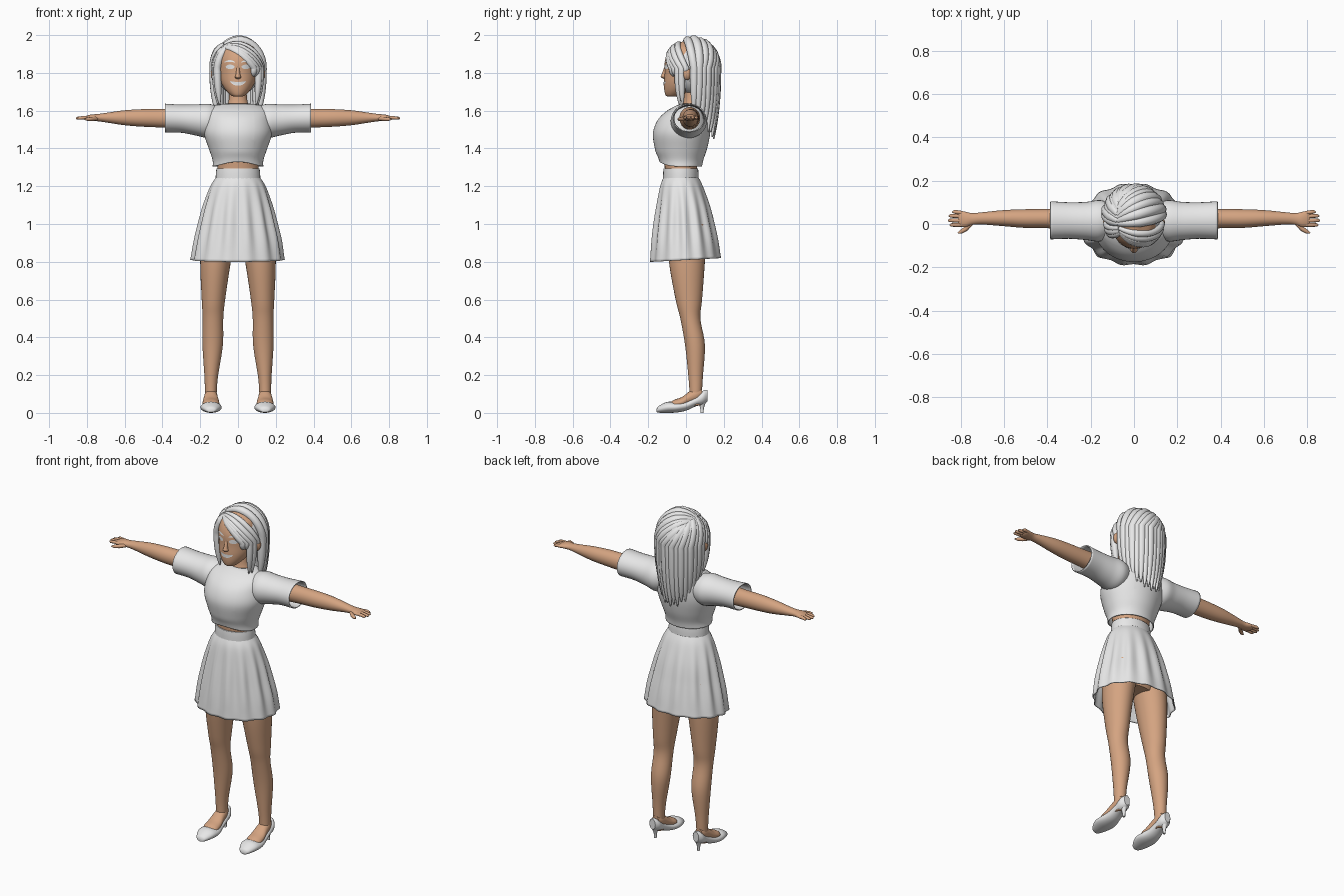
import bpy, bmesh, math
from mathutils import Vector
from mathutils.bvhtree import BVHTree

cube = bpy.data.objects.get("Cube")
if cube:
    bpy.data.objects.remove(cube)


def material(name, rgb):
    m = bpy.data.materials.new(name)
    m.use_nodes = True
    m.diffuse_color = (*rgb, 1)
    bsdf = next(n for n in m.node_tree.nodes if n.type == 'BSDF_PRINCIPLED')
    bsdf.inputs["Base Color"].default_value = (*rgb, 1)
    return m


WHITE = material("white", (0.8, 0.8, 0.8))
SKIN = material("skin", (0.66, 0.37, 0.22))
made = []


def add(name, mesh, mats, mirror=False, thick=0):
    ob = bpy.data.objects.new(name, mesh)
    bpy.context.collection.objects.link(ob)
    mesh.materials.clear()
    for m in mats:
        mesh.materials.append(m)
    if thick:
        mod = ob.modifiers.new("thickness", 'SOLIDIFY')
        mod.thickness, mod.offset = thick, -1
    if mirror:
        ob.modifiers.new("mirror", 'MIRROR')
    made.append(ob)
    return ob


def smooth(rows, steps=5):
    """Catmull-Rom interpolation through rows of numbers."""
    rows = [Vector(r) for r in rows]
    out = []
    for i in range(len(rows) - 1):
        p, q = rows[i], rows[i + 1]
        o, r = rows[max(i - 1, 0)], rows[min(i + 2, len(rows) - 1)]
        for k in range(steps):
            t = k / steps
            out.append(0.5 * (2 * p + (q - o) * t + (2 * o - 5 * p + 4 * q - r) * t ** 2
                              + (3 * p - o - 3 * q + r) * t ** 3))
    return out + [rows[-1]]


def loft(name, axis, rings, mat, cap=True, n=32, mirror=False, thick=0, shape=None, edit=None, mats=None):
    """Rings are (position on axis, low a, high a, low b, high b)."""
    bm = bmesh.new()
    loops = []
    for t, a0, a1, b0, b1 in smooth(rings):
        loop = []
        for k in range(n):
            ang = math.tau * k / n
            co = [(a0 + a1) / 2 + (a1 - a0) / 2 * math.cos(ang),
                  (b0 + b1) / 2 + (b1 - b0) / 2 * math.sin(ang)]
            co.insert("xyz".index(axis), t)
            co = Vector(co)
            loop.append(bm.verts.new(shape(co, ang) if shape else co))
        loops.append(loop)
    for lo, hi in zip(loops, loops[1:]):
        for k in range(n):
            bm.faces.new((lo[k], lo[k - 1], hi[k - 1], hi[k]))
    if cap:
        bm.faces.new(loops[0])
        bm.faces.new(loops[-1])
    bmesh.ops.recalc_face_normals(bm, faces=bm.faces)
    if edit:
        edit(bm)
    mesh = bpy.data.meshes.new(name)
    bm.to_mesh(mesh)
    bm.free()
    return add(name, mesh, mats or [mat], mirror, thick)


def ball(name, center, radii, mat, mirror=False):
    bm = bmesh.new()
    bmesh.ops.create_uvsphere(bm, u_segments=32, v_segments=20, radius=1)
    for v in bm.verts:
        v.co = Vector(center) + Vector(a * b for a, b in zip(v.co, radii))
    mesh = bpy.data.meshes.new(name)
    bm.to_mesh(mesh)
    bm.free()
    return add(name, mesh, [mat], mirror)


def tubes(name, paths, mat, mirror=False):
    """Tapered tubes; every path is a list of (x, y, z, radius)."""
    cu = bpy.data.curves.new(name, 'CURVE')
    cu.dimensions, cu.bevel_depth, cu.bevel_resolution, cu.use_fill_caps = '3D', 1, 3, True
    for path in paths:
        sp = cu.splines.new('POLY')
        sp.points.add(len(path) - 1)
        for pt, (x, y, z, r) in zip(sp.points, path):
            pt.co, pt.radius = (x, y, z, 1), r
    tmp = bpy.data.objects.new(name + "_curve", cu)
    bpy.context.collection.objects.link(tmp)
    bpy.context.view_layer.update()
    mesh = bpy.data.meshes.new_from_object(tmp.evaluated_get(bpy.context.evaluated_depsgraph_get()))
    bpy.data.objects.remove(tmp)
    return add(name, mesh, [mat], mirror)


# Legs, pelvis and midriff
loft("legs", 'z', [(.04, .115, .172, .02, .08), (.12, .112, .175, .018, .085), (.2, .105, .178, .012, .09),
                   (.36, .08, .188, -.005, .1), (.5, .078, .187, -.03, .076), (.6, .068, .192, -.055, .085),
                   (.8, .038, .2, -.09, .1), (1, .0, .19, -.1, .11)], SKIN, mirror=True)
loft("pelvis", 'z', [(.87, -.12, .12, -.07, .08), (1, -.18, .18, -.11, .11), (1.2, -.13, .13, -.11, .07),
                     (1.29, -.108, .108, -.112, .058), (1.38, -.12, .12, -.12, .07)], SKIN)

# Skirt with soft gathers and its waistband
def gathers(co, ang):
    k = 0.014 * math.sin(min(1, (1.24 - co.z) / .4) * math.pi * .8) * math.cos(14 * ang)
    lift = max(0, 1 - (co.z - .8) / .2) * .01 * (1 + math.sin(ang))
    return Vector((co.x * (1 + 3 * k), co.y * (1 + 3 * k), co.z + lift))

loft("skirt", 'z', [(.8, -.247, .242, -.19, .185), (.9, -.228, .226, -.182, .17), (1, -.205, .203, -.17, .15),
                    (1.1, -.18, .178, -.155, .125), (1.2, -.145, .145, -.137, .09),
                    (1.25, -.114, .114, -.118, .064)], WHITE, cap=False, n=112, thick=.005, shape=gathers)
loft("waistband", 'z', [(1.235, -.119, .119, -.122, .067), (1.27, -.117, .117, -.121, .066),
                        (1.295, -.114, .114, -.119, .064)], WHITE, cap=False, thick=.008)

# Cropped top with a square neckline
def hem(co, ang):
    w = max(0, 1 - (co.z - 1.3) / .08)
    return co + Vector((0, 0, w * .025 * max(0, -math.sin(ang)) ** 3))

def neckline(bm):
    for co, no in (((.085, 0, 0), (1, 0, 0)), ((-.085, 0, 0), (1, 0, 0)), ((0, 0, 1.59), (0, 0, 1))):
        bmesh.ops.bisect_plane(bm, geom=bm.verts[:] + bm.edges[:] + bm.faces[:], plane_co=co, plane_no=no)
    for f in bm.faces:
        c = f.calc_center_median()
        if abs(c.x) < .085 and c.z > 1.59 and c.y < .04:
            f.material_index = 1

loft("top", 'z', [(1.305, -.134, .134, -.14, .085), (1.34, -.135, .135, -.148, .092), (1.4, -.155, .155, -.165, .112),
                  (1.48, -.18, .18, -.175, .128), (1.55, -.175, .175, -.15, .13), (1.6, -.165, .165, -.1, .115),
                  (1.63, -.115, .115, -.045, .085), (1.637, -.06, .06, -.02, .07)],
     WHITE, cap=False, n=48, thick=.005, shape=hem, edit=neckline, mats=[WHITE, SKIN])
loft("sleeves", 'x', [(.1, -.05, .09, 1.48, 1.62), (.155, -.08, .11, 1.455, 1.636), (.22, -.074, .102, 1.468, 1.633),
                      (.3, -.068, .1, 1.483, 1.632), (.386, -.071, .105, 1.485, 1.637)],
     WHITE, cap=False, mirror=True, thick=.006)

# Arms and hands
loft("arms", 'x', [(.2, -.035, .075, 1.5, 1.62), (.385, -.02, .07, 1.51, 1.61), (.5, -.018, .068, 1.515, 1.608),
                   (.6, -.01, .064, 1.523, 1.602), (.7, -.002, .054, 1.538, 1.588), (.745, -.004, .05, 1.544, 1.582),
                   (.775, -.014, .056, 1.546, 1.58), (.8, -.012, .06, 1.55, 1.574), (.812, 0, .05, 1.556, 1.568)],
     SKIN, mirror=True)
fingers = [[(.79, y, 1.562, .009), (.82, y * 1.08, 1.563, .009), (tip - .008, y * 1.1, 1.56, .008), (tip, y * 1.1, 1.559, .003)]
           for y, tip in ((.051, .838), (.034, .854), (.015, .858), (-.004, .85))]
thumb = [(.75, .005, 1.558, .011), (.775, -.022, 1.556, .011), (.797, -.036, 1.555, .009), (.812, -.042, 1.554, .003)]
tubes("fingers", fingers + [thumb], SKIN, True)

# Pumps with the instep showing
loft("shoes", 'y', [(-.156, .13, .155, .004, .02), (-.145, .112, .174, .001, .036), (-.1, .09, .195, 0, .058),
                    (-.05, .087, .198, .002, .058), (0, .1, .188, .012, .066), (.05, .107, .18, .034, .088),
                    (.09, .11, .178, .045, .118), (.113, .125, .163, .06, .122)], WHITE, mirror=True)
loft("insteps", 'y', [(-.085, .118, .168, .025, .055), (-.06, .1, .186, .02, .07), (-.02, .1, .187, .03, .085),
                      (.02, .107, .18, .045, .115), (.06, .112, .175, .06, .135), (.085, .122, .165, .08, .13)],
     SKIN, mirror=True)
loft("heels", 'z', [(0, .136, .151, .077, .093), (.03, .134, .153, .074, .096), (.07, .12, .167, .06, .112)],
     WHITE, n=16, mirror=True)

# Neck and head
loft("neck", 'z', [(1.57, -.085, .085, -.055, .08), (1.62, -.06, .06, -.022, .07), (1.67, -.047, .047, -.01, .065),
                   (1.76, -.047, .047, -.01, .065)], SKIN)
head = loft("head", 'z', [(1.674, -.02, .02, -.095, -.05), (1.682, -.038, .038, -.108, -.02),
                          (1.71, -.066, .066, -.115, .03), (1.75, -.09, .09, -.116, .08),
                          (1.8, -.102, .102, -.113, .12), (1.87, -.107, .107, -.11, .14),
                          (1.93, -.09, .09, -.08, .13), (1.965, -.04, .04, -.02, .09)], SKIN, n=48)
loft("nose", 'z', [(1.768, -.008, .008, -.118, -.1), (1.777, -.017, .017, -.133, -.1), (1.79, -.012, .012, -.13, -.1),
                   (1.835, -.007, .007, -.113, -.1)], SKIN, n=16)
ball("ears", (.122, .005, 1.795), (.022, .022, .034), SKIN, True)

# Eyes, brows and mouth are thin plates laid on the face
face = BVHTree.FromPolygons([v.co for v in head.data.vertices], [p.vertices[:] for p in head.data.polygons])

def plate(name, cx, cz, rx, rz, bend=0, mirror=False):
    bm = bmesh.new()
    bmesh.ops.create_circle(bm, cap_ends=True, cap_tris=True, segments=24, radius=1)
    bmesh.ops.subdivide_edges(bm, edges=bm.edges[:], cuts=1, use_grid_fill=True)
    for v in bm.verts:
        x, z = cx + rx * v.co.x, cz + rz * v.co.y + bend * v.co.x ** 2
        hit = face.ray_cast(Vector((x, -1, z)), Vector((0, 1, 0)))[0]
        v.co = (x, (hit.y if hit else -.1) - .003, z)
    mesh = bpy.data.meshes.new(name)
    bm.to_mesh(mesh)
    bm.free()
    add(name, mesh, [WHITE], mirror)

plate("eyes", .042, 1.832, .023, .012, mirror=True)
plate("brows", .044, 1.863, .028, .005, -.006, True)
plate("mouth", 0, 1.742, .042, .01, .012)

# Hair: a cap covered by locks swept from a side parting
CENTER, RADII = Vector((0, .03, 1.825)), Vector((.13, .133, .15))
ball("hair_cap", (0, .042, 1.832), (.126, .127, .148), WHITE)

def lock(theta, end, r=.024):
    a = math.radians(theta)
    s = -.55 + 1.1 * max(0, 1 - abs(theta - 90) / 125)
    start, goal = Vector((-.5, s, .75)).normalized(), Vector((math.cos(a), math.sin(a), 0))
    path = []
    for k in range(13):
        d = start.slerp(goal, k / 12)
        p = CENTER + Vector(x * y for x, y in zip(d, RADII))
        path.append((*p, r * (.6 + .4 * min(1, k / 4))))
    x, y, z = path[-1][:3]
    for k in range(1, 11):
        t = k / 10
        inward = 1 - .12 * t * t
        path.append((x * inward, .03 + (y - .03) * inward, z + (end - z) * t, r * (1 - .85 * t ** 3)))
    return path

locks = [lock(t, 1.78, .02) for t in (-50, -42)]
locks += [lock(t, 1.63, .02) for t in (-33, -24, 204, 213)] + [lock(t, 1.79, .017) for t in (-13, 193)]
for i in range(17):
    t = 6 + i * 10.5
    locks.append(lock(t, 1.6 - .15 * math.sin(math.radians(t)) + .015 * (i % 2), .023 + .003 * (i % 2)))
tubes("hair_locks", locks, WHITE)

# Smooth shading with crisp edges
bpy.ops.object.select_all(action='DESELECT')
for ob in made:
    ob.select_set(True)
bpy.context.view_layer.objects.active = made[0]
bpy.ops.object.shade_smooth_by_angle(angle=math.radians(45))
